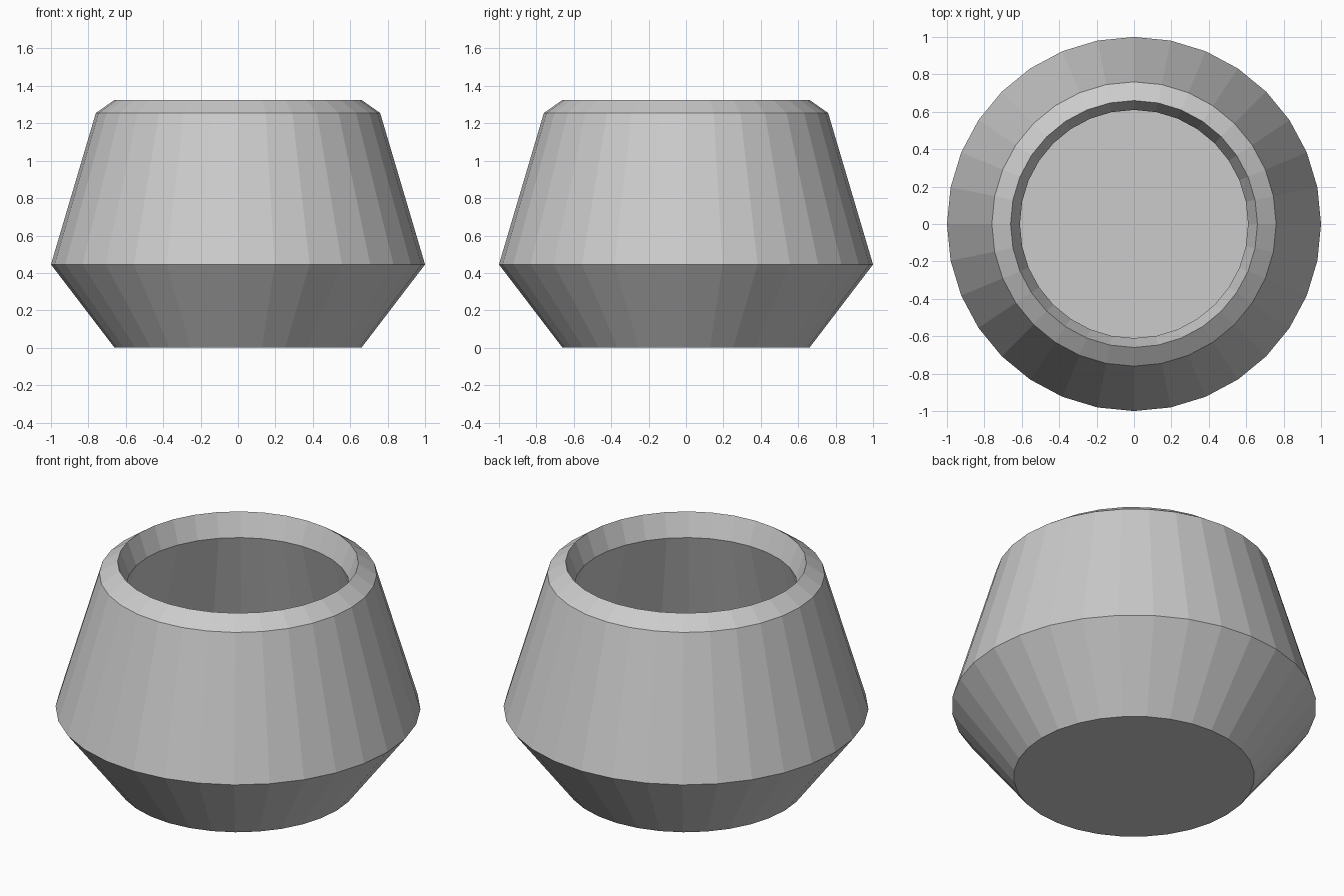
import bpy, bmesh, math

if "Cube" in bpy.data.objects:
    bpy.data.objects.remove(bpy.data.objects["Cube"])

SIDES = 32

# plain grey clay
grey = bpy.data.materials.new("grey clay")
grey.diffuse_color = (0.6, 0.6, 0.6, 1)
grey.use_nodes = True
grey.node_tree.nodes["Principled BSDF"].inputs["Base Color"].default_value = grey.diffuse_color

# pot profile as (radius, height): outside from the base up, over the rim, down the inside
profile = [
    (0.66, 0.0), (1.0, 0.445), (0.76, 1.255), (0.66, 1.325),
    (0.61, 1.19), (0.83, 0.445), (0.62, 0.13),
]

bm = bmesh.new()
rings = []
for r, z in profile:
    rings.append([bm.verts.new((r * math.cos(2 * math.pi * i / SIDES),
                                r * math.sin(2 * math.pi * i / SIDES), z))
                  for i in range(SIDES)])

# walls, rim and inner lip
for lower, upper in zip(rings, rings[1:]):
    for i in range(SIDES):
        j = (i + 1) % SIDES
        bm.faces.new((lower[i], lower[j], upper[j], upper[i]))

# base and inner floor
bm.faces.new(rings[0][::-1])
bm.faces.new(rings[-1])

mesh = bpy.data.meshes.new("pot")
bm.to_mesh(mesh)
bm.free()
mesh.materials.append(grey)
pot = bpy.data.objects.new("pot", mesh)
bpy.context.collection.objects.link(pot)
